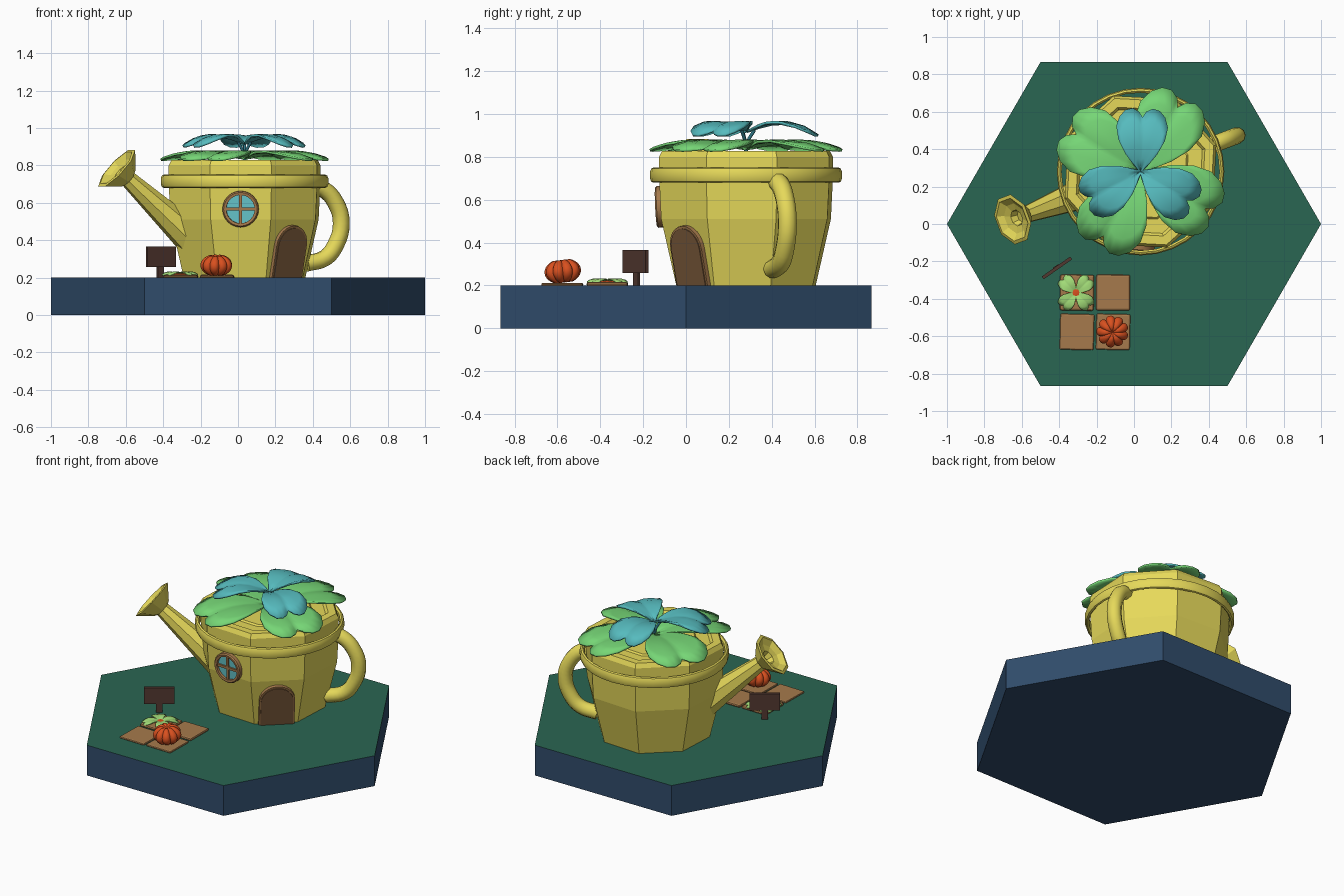
import bpy, bmesh, math, random
from math import sin, cos, pi, radians
from mathutils import Vector, Matrix

if "Cube" in bpy.data.objects:
    bpy.data.objects.remove(bpy.data.objects["Cube"])

random.seed(4)
C = Vector((0.035, 0.28, 0))      # pot axis
AX = radians(20.5)                # handle / spout direction


def mat(name, hexcol):
    m = bpy.data.materials.new(name)
    rgb = [int(hexcol[i:i + 2], 16) / 255 for i in (0, 2, 4)]
    m.diffuse_color = [((c + 0.055) / 1.055) ** 2.4 if c > 0.04 else c / 12.92 for c in rgb] + [1]
    m.use_nodes = True
    m.node_tree.nodes["Principled BSDF"].inputs["Base Color"].default_value = m.diffuse_color
    return m


GRASS, NAVY, YELLOW = mat("grass", "2A6652"), mat("navy", "304C6B"), mat("yellow", "E6D95A")
WOOD, DARK, DOOR = mat("wood", "A67A4C"), mat("dark_wood", "523830"), mat("door_wood", "7E5C3C")
GLASS, LEAF, BLUE = mat("glass", "66C6CC"), mat("leaf", "76D676"), mat("blue_leaf", "56BBBE")
ORANGE, LETTUCE, STEM = mat("orange", "D9501F"), mat("lettuce", "A2DC78"), mat("stem", "2F7585")


def finish(bm, name, material, matrix=Matrix(), smooth=None):
    bmesh.ops.remove_doubles(bm, verts=bm.verts, dist=1e-5)
    bmesh.ops.recalc_face_normals(bm, faces=bm.faces)
    me = bpy.data.meshes.new(name)
    bm.to_mesh(me)
    bm.free()
    me.materials.append(material)
    ob = bpy.data.objects.new(name, me)
    bpy.context.collection.objects.link(ob)
    ob.matrix_world = matrix
    if smooth:
        bpy.ops.object.select_all(action='DESELECT')
        ob.select_set(True)
        bpy.context.view_layer.objects.active = ob
        bpy.ops.object.shade_smooth_by_angle(angle=radians(smooth))
    return ob


def lathe(name, profile, n, material, matrix=Matrix(), phase=0.0, closed=False, smooth=None):
    bm = bmesh.new()
    rings = [[bm.verts.new((r * cos(phase + 2 * pi * i / n), r * sin(phase + 2 * pi * i / n), z))
              for i in range(n)] for r, z in profile]
    pairs = list(zip(rings, rings[1:])) + ([(rings[-1], rings[0])] if closed else [])
    for a, b in pairs:
        for i in range(n):
            j = (i + 1) % n
            bm.faces.new((a[i], a[j], b[j], b[i]))
    bmesh.ops.dissolve_degenerate(bm, dist=1e-6, edges=bm.edges)
    return finish(bm, name, material, matrix, smooth)


def slab(name, outline, z0, z1, material, matrix=Matrix(), bevel=0.0):
    bm = bmesh.new()
    f = bm.faces.new([bm.verts.new((x, y, z0)) for x, y in outline])
    r = bmesh.ops.extrude_face_region(bm, geom=[f])
    for v in r["geom"]:
        if isinstance(v, bmesh.types.BMVert):
            v.co.z = z1
    ob = finish(bm, name, material, matrix)
    if bevel:
        m = ob.modifiers.new("bevel", 'BEVEL')
        m.width, m.segments = bevel, 2
    return ob


def rect(w, h):
    return [(-w / 2, -h / 2), (w / 2, -h / 2), (w / 2, h / 2), (-w / 2, h / 2)]


def tube(name, pts, radius, material):
    cu = bpy.data.curves.new(name, 'CURVE')
    cu.dimensions, cu.bevel_depth, cu.bevel_resolution, cu.use_fill_caps = '3D', radius, 3, True
    sp = cu.splines.new('BEZIER')
    sp.bezier_points.add(len(pts) - 1)
    for bp, p in zip(sp.bezier_points, pts):
        bp.co, bp.handle_left_type, bp.handle_right_type = p, 'AUTO', 'AUTO'
    sp.resolution_u = 4
    cu.materials.append(material)
    ob = bpy.data.objects.new(name, cu)
    bpy.context.collection.objects.link(ob)
    return ob


def facet(azimuth, radius, z, tilt):
    """Frame lying on a pot side: x across, y up the side, z outward."""
    a = radians(azimuth)
    n = Vector((cos(a) * cos(tilt), sin(a) * cos(tilt), -sin(tilt)))
    x = Vector((-sin(a), cos(a), 0))
    m = Matrix((x, n.cross(x), n)).transposed().to_4x4()
    m.translation = C + Vector((cos(a) * radius, sin(a) * radius, z))
    return m


# hexagonal ground: navy sides, green top
base = slab("ground", [(cos(i * pi / 3), sin(i * pi / 3)) for i in range(6)], 0, 0.2, NAVY)
base.data.materials.append(GRASS)
for p in base.data.polygons:
    if p.normal.z > 0.9:
        p.material_index = 1

# eight-sided pot and its rim band
at_c = Matrix.Translation(C)
lathe("pot_body", [(0, .2), (.345, .2), (.42, .51), (.43, .70), (.43, .80), (.415, .828),
                   (.365, .828), (.35, .81), (.27, .81), (.26, .82), (0, .82)], 8, YELLOW, at_c, radians(19.5))
lathe("rim_band", [(.422, .69), (.432, .68), (.442, .684), (.448, .70), (.448, .73), (.442, .745),
                   (.432, .75), (.422, .74)], 32, YELLOW, at_c, closed=True, smooth=40)

# spout with flared nozzle
out = Vector((cos(AX), sin(AX), 0))


def axial(u, z):
    return C + out * u + Vector((0, 0, z))


p0, p1 = axial(-.28, .39), axial(-.73, .785)
L = (p1 - p0).length
sp_m = Matrix.Translation(p0) @ (p1 - p0).to_track_quat('Z', 'Y').to_matrix().to_4x4()
lathe("spout", [(0, 0), (.095, 0), (.046, L - .09), (.065, L - .08), (.14, L), (.12, L + .004),
                (.085, L - .02), (.045, L - .03), (.035, L - .07), (0, L - .07)], 8, YELLOW, sp_m, pi / 8)

# handle loop
tube("handle", [axial(u, z) for u, z in [(.38, .69), (.45, .672), (.52, .60), (.552, .49),
                                         (.52, .375), (.46, .305), (.35, .275)]], .045, YELLOW)

# round window
wm = facet(-93, .388, .567, .05)
lathe("window_frame", [(.076, 0), (.097, 0), (.097, .025), (.09, .032), (.076, .03)], 24, WOOD, wm,
      closed=True, smooth=40)
lathe("window_glass", [(0, .0), (.08, 0), (.08, .014), (0, .014)], 24, GLASS, wm)
slab("window_bar_across", rect(.155, .016), .0, .024, WOOD, wm)
slab("window_bar_up", rect(.016, .155), .0, .024, WOOD, wm)

# arched door
dm = facet(-48, .345 * cos(pi / 8), .2, math.atan(.224))


def arch(w, h):
    return [(-w, 0), (w, 0)] + [(w * cos(pi * i / 12), h - w + w * sin(pi * i / 12)) for i in range(13)]


slab("door_frame", arch(.108, .288), -.01, .02, WOOD, dm)
slab("door_panel", arch(.098, .276), -.005, .025, DOOR, dm)


# heart-shaped leaf, a fan of scaled outlines that arcs up and droops
HALF = [(.86, 0), (.95, .06), (1, .16), (.97, .27), (.87, .36), (.71, .41), (.5, .37), (.28, .25), (.1, .1)]


def heart_leaf(name, length, z, rise, droop, azimuth, material, center=C, thick=.012):
    outline = [(x, -y) for x, y in HALF[:0:-1]] + HALF
    bm = bmesh.new()
    rows = []
    for k in range(6):
        s = 0.02 + 0.98 * k / 5
        row = []
        for x, y in outline:
            d = math.hypot(x, y) * s
            crease = -.035 * math.exp(-(y * s / .07) ** 2) * s
            h = rise * sin(pi * min(d * .8, 1)) - droop * d ** 3 + crease * length
            row.append(bm.verts.new((x * s * length, y * s * length, h)))
        rows.append(row)
    for a, b in zip(rows, rows[1:]):
        for i in range(len(outline) - 1):
            bm.faces.new((a[i], a[i + 1], b[i + 1], b[i]))
    m = Matrix.Translation((center.x, center.y, z)) @ Matrix.Rotation(radians(azimuth), 4, 'Z')
    ob = finish(bm, name, material, m, 50)
    so = ob.modifiers.new("thickness", 'SOLIDIFY')
    so.thickness, so.offset = thick, 0
    return ob


for i in range(4):
    heart_leaf(f"green_leaf_{i}", .46, .835, .045, .03, 60 + 90 * i, LEAF)
for i in range(3):
    a = 88 + 120 * i
    heart_leaf(f"blue_leaf_{i}", .335, .915, .055, .045, a, BLUE)
    d = Vector((cos(radians(a)), sin(radians(a)), 0))
    tube(f"leaf_stem_{i}", [C + Vector((0, 0, .81)), C + d * .008 + Vector((0, 0, .87)),
                            C + d * .04 + Vector((0, 0, .925))], .008, STEM)

# garden tiles
for i, x in enumerate((-.305, -.112)):
    for j, y in enumerate((-.367, -.577)):
        m = Matrix.Translation((x, y, 0)) @ Matrix.Rotation(random.uniform(-.03, .03), 4, 'Z')
        slab(f"garden_tile_{i}{j}", rect(.182, .192), .195, .216 - .004 * j, WOOD, m, .012)

# pumpkin: squashed ball with eight lobes
bm = bmesh.new()
bmesh.ops.create_uvsphere(bm, u_segments=72, v_segments=20, radius=1)
for v in bm.verts:
    k = math.hypot(v.co.x, v.co.y)
    f = 1 - .17 * (1 - abs(sin(4.5 * math.atan2(v.co.y, v.co.x)))) ** 1.5
    dip = .35 * max(0, 1 - k / .5) ** 1.5
    v.co = (v.co.x * .086 * f, v.co.y * .086 * f, v.co.z * (1 - dip) * .06 * (.5 + .5 * f))
finish(bm, "pumpkin", ORANGE, Matrix.Translation((-.115, -.575, .266)) @ Matrix.Rotation(.12, 4, 'X'), 50)

# leafy vegetable with an orange crown
bed = Vector((-.31, -.367, 0))
for i in range(4):
    heart_leaf(f"vegetable_leaf_{i}", .108, .214, .018, .012, 45 + 90 * i, LETTUCE, bed, .005)
lathe("vegetable_crown", [(0, .205), (.045, .205), (.045, .217), (.025, .223), (0, .225)], 10, ORANGE,
      Matrix.Translation(bed), smooth=50)

# wooden sign
sm = Matrix.Translation((-.412, -.235, 0)) @ Matrix.Rotation(radians(35), 4, 'Z')
slab("sign_post", rect(.038, .014), .19, .30, DARK, sm @ Matrix.Translation((0, .006, 0)))
slab("sign_board", rect(.185, .018), .257, .366, DARK, sm)
